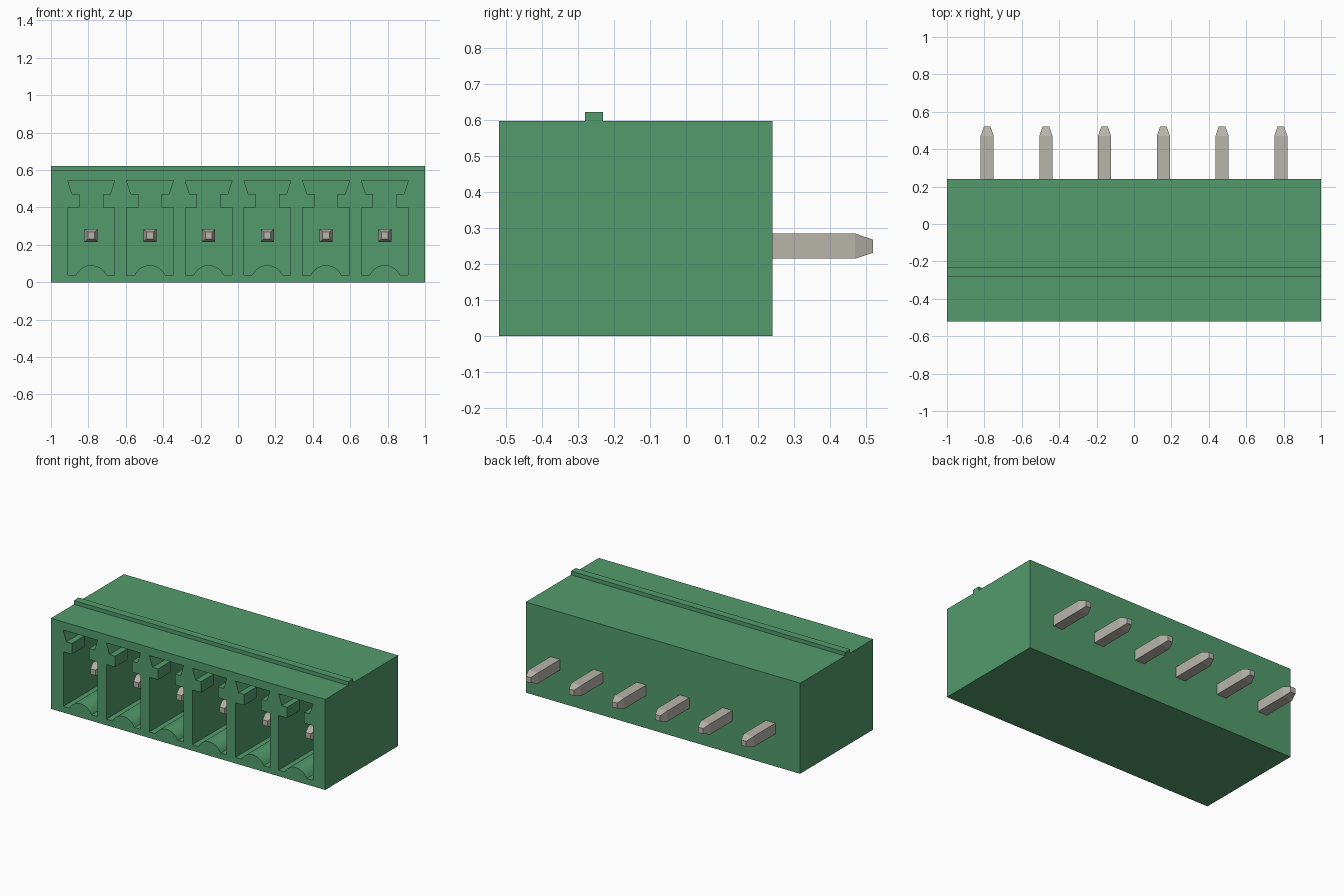
import bpy
import bmesh
import math

cube = bpy.data.objects.get("Cube")
if cube:
    bpy.data.objects.remove(cube, do_unlink=True)

FRONT, BACK = -0.52, 0.24
HEIGHT, PITCH, COUNT = 0.597, 0.314, 6
PIN_Z = 0.25


def material(name, color):
    mat = bpy.data.materials.new(name)
    mat.use_nodes = True
    mat.diffuse_color = color
    mat.node_tree.nodes["Principled BSDF"].inputs["Base Color"].default_value = color
    return mat


green = material("green plastic", (0.085, 0.33, 0.15, 1))
metal = material("tinned metal", (0.48, 0.46, 0.41, 1))


def finish(name, bm, mat):
    bmesh.ops.recalc_face_normals(bm, faces=bm.faces)
    mesh = bpy.data.meshes.new(name)
    bm.to_mesh(mesh)
    bm.free()
    mesh.materials.append(mat)
    obj = bpy.data.objects.new(name, mesh)
    bpy.context.scene.collection.objects.link(obj)
    return obj


def extrude_profile(bm, points, start, end, x=0):
    """Extrude an (x, z) outline along y."""
    face = bm.faces.new([bm.verts.new((x + px, start, pz)) for px, pz in points])
    moved = bmesh.ops.extrude_face_region(bm, geom=[face])["geom"]
    bmesh.ops.translate(bm, vec=(0, end - start, 0),
                        verts=[v for v in moved if isinstance(v, bmesh.types.BMVert)])


def mirrored(right_side):
    """Close a right-hand half outline, listed bottom to top."""
    return right_side + [(-x, z) for x, z in reversed(right_side)]


# Cavity outlines: humped floor, with the keyed mouth in front
radius, hump_z = 0.089, 0.002
hump = []
for i in range(8):
    a = math.radians(8 * (i + 0.5))
    hump.append((radius * math.sin(a), hump_z + radius * math.cos(a)))
floor = hump + [(0.081, 0.04), (0.125, 0.04)]
mouth = mirrored(floor + [(0.125, 0.4), (0.062, 0.4), (0.062, 0.472),
                          (0.102, 0.472), (0.125, 0.543)])
chamber = mirrored(floor + [(0.125, 0.543)])

# Housing shell
bm = bmesh.new()
box = mirrored([(1, 0), (1, HEIGHT)])
extrude_profile(bm, box, FRONT, BACK)
housing = finish("housing", bm, green)

# Cut the row of contact chambers
centres = [(i - (COUNT - 1) / 2) * PITCH for i in range(COUNT)]
for name, outline, start, end in (("mouth_cutter", mouth, FRONT - 0.1, FRONT + 0.14),
                                  ("chamber_cutter", chamber, FRONT + 0.13, 0.12)):
    bm = bmesh.new()
    for x in centres:
        extrude_profile(bm, outline, start, end, x)
    cutter = finish(name, bm, green)
    cutter.hide_render = True
    cutter.hide_viewport = True
    cut = housing.modifiers.new(name, "BOOLEAN")
    cut.operation = "DIFFERENCE"
    cut.solver = "EXACT"
    cut.object = cutter

# Apply the cuts and remove the cutters
bpy.context.view_layer.update()
graph = bpy.context.evaluated_depsgraph_get()
cut_mesh = bpy.data.meshes.new_from_object(housing.evaluated_get(graph))
housing.modifiers.clear()
housing.data = cut_mesh
for name in ("mouth_cutter", "chamber_cutter"):
    bpy.data.objects.remove(bpy.data.objects[name], do_unlink=True)

# Rib along the top
bm = bmesh.new()
extrude_profile(bm, mirrored([(1, HEIGHT - 0.005), (1, 0.622)]), -0.28, -0.23)
finish("top_rib", bm, green)

# Square contact pins with tapered ends
for number, x in enumerate(centres, 1):
    bm = bmesh.new()
    rings = []
    for y, half in ((-0.39, 0.018), (-0.34, 0.035), (0.47, 0.035), (0.52, 0.018)):
        rings.append([bm.verts.new((x + sx * half, y, PIN_Z + sz * half))
                      for sx, sz in ((-1, -1), (1, -1), (1, 1), (-1, 1))])
    for a, b in zip(rings, rings[1:]):
        for i in range(4):
            j = (i + 1) % 4
            bm.faces.new((a[i], a[j], b[j], b[i]))
    bm.faces.new(rings[0])
    bm.faces.new(rings[-1])
    finish(f"contact_pin_{number}", bm, metal)
